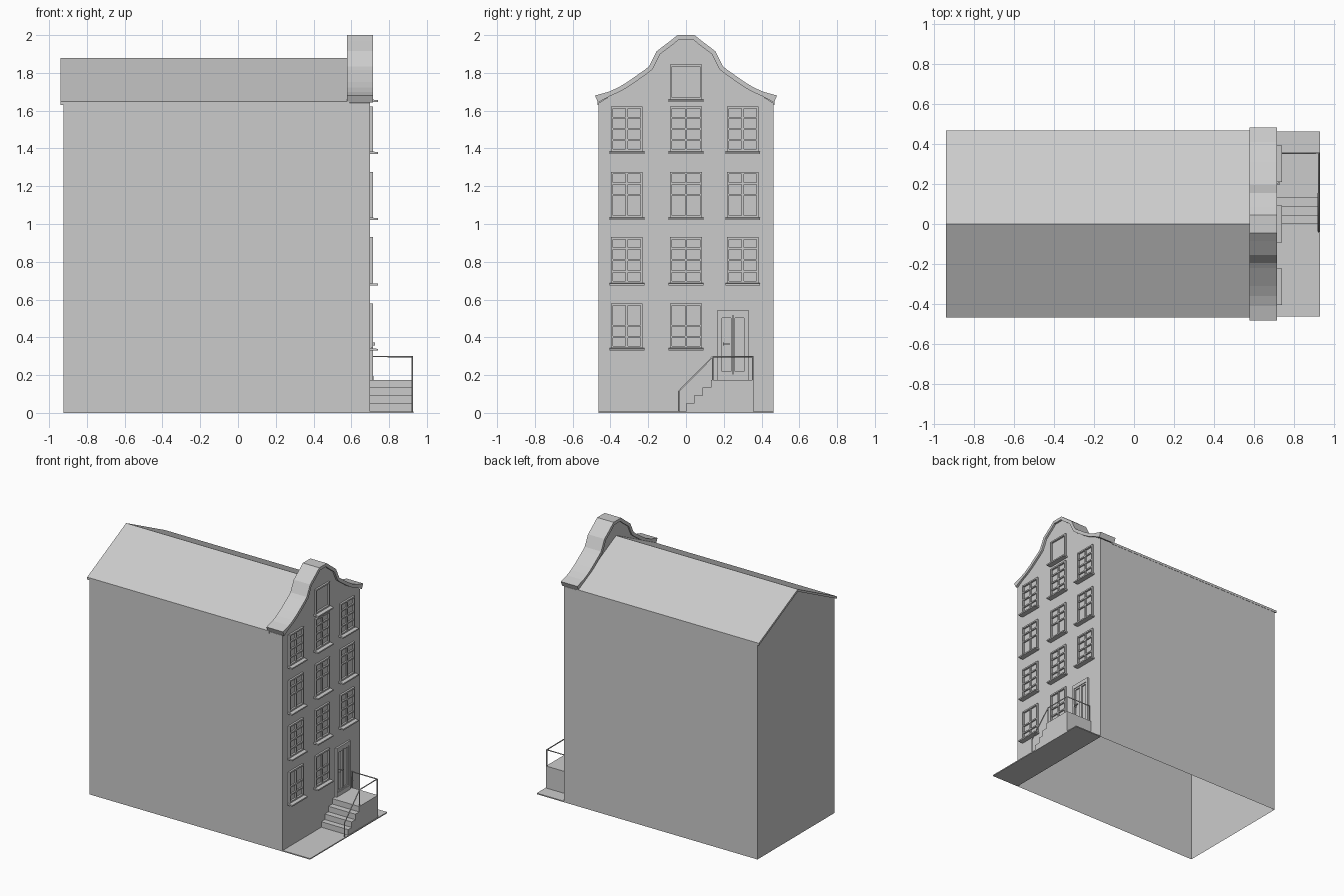
import bpy, bmesh
from mathutils import Vector

if "Cube" in bpy.data.objects:
    bpy.data.objects.remove(bpy.data.objects["Cube"])

WALL = 0.70          # x of the street facade
HALF = 0.463         # half width of the house


def finish(name, bm):
    bmesh.ops.recalc_face_normals(bm, faces=bm.faces)
    me = bpy.data.meshes.new(name)
    bm.to_mesh(me)
    bm.free()
    ob = bpy.data.objects.new(name, me)
    bpy.context.collection.objects.link(ob)
    return ob


def add_box(bm, x, y, z):
    v = bmesh.ops.create_cube(bm, size=1)['verts']
    for p in v:
        p.co = [a + (b - a) * (c + 0.5) for (a, b), c in zip((x, y, z), p.co)]


def boxes(name, items):
    bm = bmesh.new()
    for b in items:
        add_box(bm, *b)
    return finish(name, bm)


def prism(name, pts, x0, x1):
    """Extrude a (y, z) outline along x."""
    bm = bmesh.new()
    f = bm.faces.new([bm.verts.new((x0, y, z)) for y, z in pts])
    r = bmesh.ops.extrude_face_region(bm, geom=[f])
    for v in r['geom']:
        if isinstance(v, bmesh.types.BMVert):
            v.co.x = x1
    return finish(name, bm)


def drop_faces(ob, test):
    bm = bmesh.new()
    bm.from_mesh(ob.data)
    bmesh.ops.delete(bm, geom=[f for f in bm.faces if test(f)], context='FACES')
    bm.to_mesh(ob.data)
    bm.free()


# House walls: open at top and bottom
body = boxes("house_walls", [((-0.925, WALL), (-HALF, HALF), (0, 1.64))])
drop_faces(body, lambda f: abs(f.normal.z) > 0.5)

# Rear gable wall
bm = bmesh.new()
bm.faces.new([bm.verts.new((-0.925, y, z)) for y, z in
              ((HALF, 1.64), (-HALF, 1.64), (0, 1.875))])
rear = finish("rear_gable", bm)

# Pitched roof, a thin folded sheet
prism("roof", [(-0.468, 1.648), (0, 1.88), (0.468, 1.648),
               (0.468, 1.63), (0, 1.862), (-0.468, 1.63)], -0.94, 0.59)

# Curved front gable with coping
half = [(0.045, 2.0), (0.085, 1.968), (0.155, 1.915), (0.175, 1.875), (0.195, 1.835),
        (0.22, 1.815), (0.31, 1.752), (0.36, 1.722), (0.41, 1.7), (0.482, 1.68)]
outer = [(-y, z) for y, z in reversed(half)] + half
inner_half = []
for i, p in enumerate(half):
    a = Vector(half[i - 1]) if i else Vector((0, 2.0))
    b = Vector(half[min(i + 1, len(half) - 1)])
    t = (b - a).normalized()
    inner_half.append((p[0] + t.y * 0.024, p[1] - t.x * 0.024))
inner_half[-1] = (0.466, 1.643)
inner = [(-y, z) for y, z in reversed(inner_half)] + inner_half
prism("gable_coping", outer + inner[::-1], 0.577, 0.715)
gable = prism("front_gable", [(-HALF, 1.64)] + inner[1:-1] + [(HALF, 1.64)], 0.587, WALL)
drop_faces(gable, lambda f: f.normal.z < -0.9)


# Windows
def window(name, yc, z0, z1, bars=(), glazing=True, w=0.084):
    t, x = 0.011, (WALL - 0.005, 0.714)
    y0, y1 = yc - w, yc + w
    parts = [(x, (y0, y0 + t), (z0, z1)), (x, (y1 - t, y1), (z0, z1)),
             (x, (y0 + t, y1 - t), (z1 - t, z1)), (x, (y0 + t, y1 - t), (z0, z0 + t))]
    if glazing:
        bx = (WALL - 0.005, 0.711)
        parts.append((bx, (yc - 0.006, yc + 0.006), (z0 + t, z1 - t)))
        for f in bars:
            z = z0 + f * (z1 - z0)
            for a, b in ((y0 + t, yc - 0.006), (yc + 0.006, y1 - t)):
                parts.append((bx, (a, b), (z - 0.005, z + 0.005)))
    boxes(name, parts)
    # sloping sill
    sill = boxes(name + "_sill", [((WALL - 0.005, 0.74), (yc - w - 0.008, yc + w + 0.008),
                                   (z0 - 0.013, z0))])
    for v in sill.data.vertices:
        if v.co.x > 0.73:
            v.co.z -= 0.004 if v.co.z > z0 - 0.006 else 0.001


rows = [(0.343, 0.58, (0.25, 0.5)), (0.688, 0.93, (0.25, 0.5, 0.75)),
        (1.035, 1.275, (0.5, 0.75)), (1.385, 1.622, (0.25, 0.5, 0.75))]
for r, (z0, z1, bars) in enumerate(rows):
    for c, yc in enumerate((-0.313, 0.0, 0.301)):
        if r == 0 and c == 2:
            continue         # door bay
        window(f"window_{r}_{c}", yc, z0, z1, bars)
window("attic_hatch", 0, 1.66, 1.845, glazing=False)

# Double door with frame, recessed panels and handle
D = (WALL - 0.005, 0.714)
boxes("door_frame", [(D, (0.167, 0.183), (0.175, 0.545)), (D, (0.315, 0.331), (0.175, 0.545)),
                     (D, (0.183, 0.315), (0.515, 0.545)), (D, (0.183, 0.315), (0.175, 0.207))])
L = (WALL - 0.005, 0.709)
leaves = []
for a, b in ((0.183, 0.247), (0.251, 0.315)):
    leaves += [(L, (a, a + 0.008), (0.207, 0.515)), (L, (b - 0.008, b), (0.207, 0.515)),
               (L, (a + 0.008, b - 0.008), (0.503, 0.515)),
               (L, (a + 0.008, b - 0.008), (0.207, 0.219))]
boxes("door_leaves", leaves)
boxes("door_handle", [((0.705, 0.725), (0.195, 0.201), (0.357, 0.373)),
                      ((0.718, 0.726), (0.195, 0.232), (0.362, 0.368))])

# Pavement strip
boxes("pavement", [((WALL, 0.93), (-HALF, HALF), (0, 0.008))])

# Stoop with steps
edges = [0.0, 0.043, 0.087, 0.132]
heights = [0.05, 0.092, 0.134, 0.175]
outline = [(0.358, 0.008), (0.0, 0.008)]
for i, (y, z) in enumerate(zip(edges, heights)):
    if i:
        outline.append((y, heights[i - 1]))
    outline.append((y, z))
outline.append((0.358, 0.175))
prism("stoop_steps", outline, WALL, 0.926)

# Railing
cu = bpy.data.curves.new("railing", 'CURVE')
cu.dimensions = '3D'
cu.bevel_depth = 0.0045
cu.bevel_resolution = 1
cu.use_fill_caps = True
X, Y = 0.922, 0.354
for path in ([(X, -0.038, 0.008), (X, -0.038, 0.115), (X, 0.142, 0.298),
              (X, Y, 0.298), (0.712, Y, 0.298), (0.712, Y, 0.175)],
             [(X, 0.142, 0.17), (X, 0.142, 0.298)],
             [(X, Y, 0.17), (X, Y, 0.298)]):
    s = cu.splines.new('POLY')
    s.points.add(len(path) - 1)
    for p, co in zip(s.points, path):
        p.co = (*co, 1)
bpy.context.collection.objects.link(bpy.data.objects.new("railing", cu))
